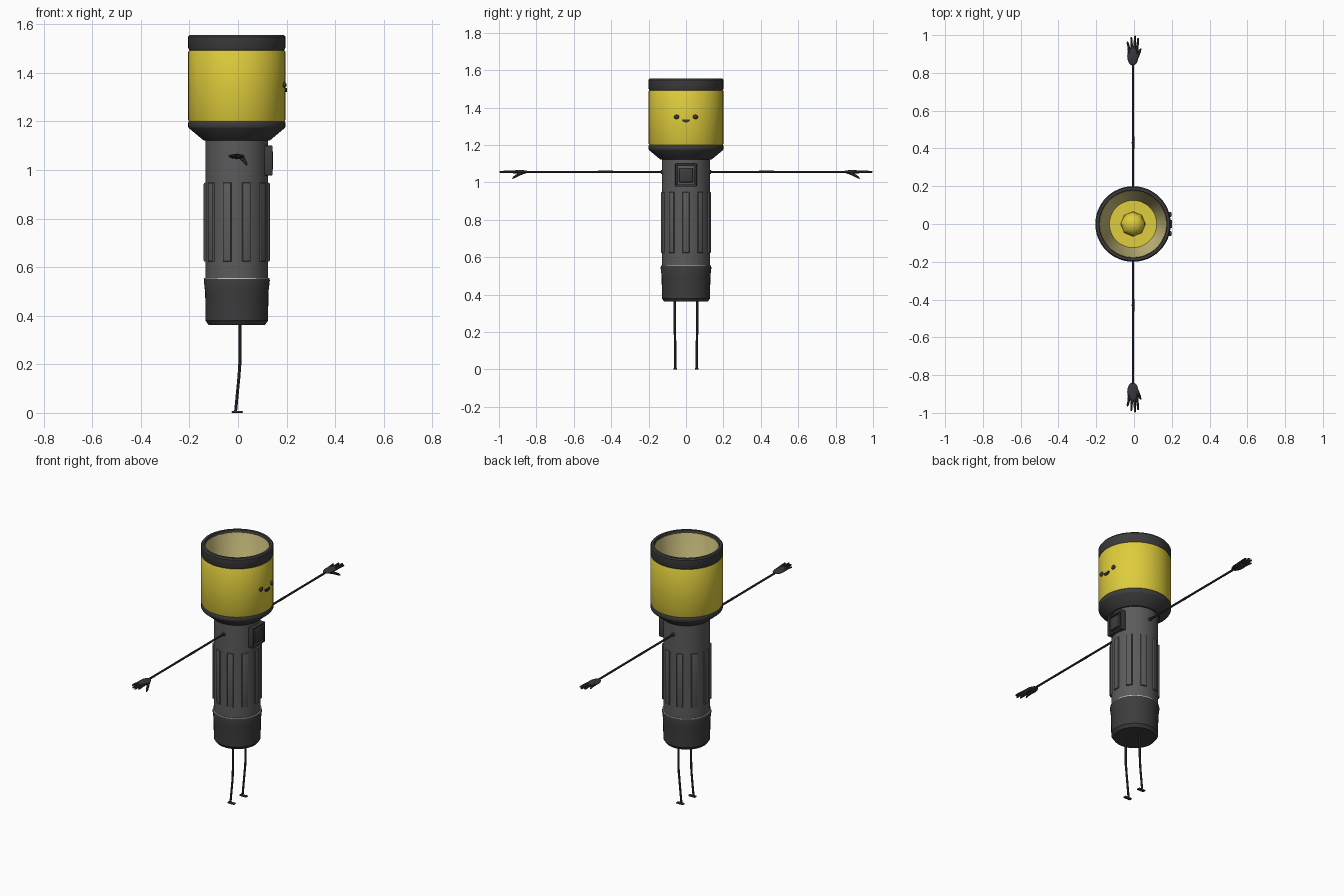
import bpy, bmesh, math
from mathutils import Vector, Matrix

if "Cube" in bpy.data.objects:
    bpy.data.objects.remove(bpy.data.objects["Cube"])

CX = -0.005  # axis of the torch body


def mat(name, r, g, b):
    m = bpy.data.materials.new(name)
    m.diffuse_color = (r, g, b, 1)
    m.use_nodes = True
    m.node_tree.nodes["Principled BSDF"].inputs["Base Color"].default_value = m.diffuse_color
    return m


YELLOW = mat("yellow", 0.74, 0.61, 0.045)
PALE = mat("pale_reflector", 0.66, 0.58, 0.23)
GREY = mat("body_grey", 0.105, 0.105, 0.105)
DARK = mat("dark_grey", 0.046, 0.046, 0.048)
BLACK = mat("limb_charcoal", 0.038, 0.038, 0.042)
LIGHT = mat("light_trim", 0.6, 0.6, 0.6)


def finish(name, bm, *mats):
    bmesh.ops.recalc_face_normals(bm, faces=bm.faces)
    me = bpy.data.meshes.new(name)
    bm.to_mesh(me)
    bm.free()
    ob = bpy.data.objects.new(name, me)
    bpy.context.collection.objects.link(ob)
    for m in mats:
        me.materials.append(m)
    return ob


def lathe(name, profile, *mats, n=48, closed=False):
    """Spin (radius, z) points round the body axis."""
    bm = bmesh.new()
    rings = []
    for i in range(n):
        a = 2 * math.pi * i / n
        rings.append([bm.verts.new((CX + r * math.cos(a), r * math.sin(a), z)) for r, z in profile])
    count = len(profile) if closed else len(profile) - 1
    for i in range(n):
        p, q = rings[i], rings[(i + 1) % n]
        for j in range(count):
            k = (j + 1) % len(profile)
            bm.faces.new((p[j], q[j], q[k], p[k]))
    bmesh.ops.remove_doubles(bm, verts=bm.verts, dist=1e-5)
    return finish(name, bm, *mats)


def box(name, lo, hi, m, bevel=0.004):
    bm = bmesh.new()
    lo, hi = Vector(lo), Vector(hi)
    bmesh.ops.create_cube(bm, size=1, matrix=Matrix.Translation((lo + hi) / 2) @ Matrix.Diagonal((*(hi - lo), 1)))
    bmesh.ops.bevel(bm, geom=bm.edges[:], offset=bevel, segments=2, affect='EDGES', profile=0.5)
    return finish(name, bm, m)


def ball(name, c, size, m, u=16, v=10):
    bm = bmesh.new()
    bmesh.ops.create_uvsphere(bm, u_segments=u, v_segments=v, radius=1,
                              matrix=Matrix.Translation(c) @ Matrix.Diagonal((*size, 1)))
    return finish(name, bm, m)


def tube(name, pts, m, sides=2):
    """Round rod through (x, y, z, radius) points."""
    cu = bpy.data.curves.new(name, 'CURVE')
    cu.dimensions = '3D'
    cu.bevel_depth = 1
    cu.bevel_resolution = sides
    cu.use_fill_caps = True
    sp = cu.splines.new('POLY')
    sp.points.add(len(pts) - 1)
    for p, (x, y, z, r) in zip(sp.points, pts):
        p.co = (x, y, z, 1)
        p.radius = r
    cu.materials.append(m)
    ob = bpy.data.objects.new(name, cu)
    bpy.context.collection.objects.link(ob)
    return ob


# Torch body, bottom to top
lathe("end_cap", [(0, 0.362), (0.116, 0.362), (0.129, 0.38), (0.13, 0.495), (0.136, 0.545),
                  (0.134, 0.552), (0, 0.552)], DARK)
lathe("trim_ring", [(0.12, 0.55), (0.134, 0.55), (0.134, 0.556), (0.12, 0.556)], LIGHT, closed=True)
lathe("handle", [(0, 0.552), (0.129, 0.552), (0.129, 1.13), (0, 1.13)], GREY)
lathe("neck", [(0, 1.12), (0.137, 1.122), (0.197, 1.172), (0.2, 1.178), (0.2, 1.195),
               (0.197, 1.2), (0, 1.2)], DARK)
lathe("head", [(0.184, 1.2), (0.197, 1.2), (0.2, 1.206), (0.2, 1.486), (0.197, 1.492),
               (0.184, 1.492)], YELLOW, closed=True)
lathe("rim", [(0.178, 1.492), (0.195, 1.492), (0.2, 1.502), (0.2, 1.548), (0.194, 1.556),
              (0.18, 1.556), (0.178, 1.552)], DARK, closed=True)

# Reflector bowl, with a yellow floor
bowl = lathe("reflector", [(0, 1.24), (0.125, 1.24), (0.156, 1.38), (0.177, 1.54), (0.183, 1.54),
                           (0.183, 1.205), (0, 1.205)], PALE, YELLOW)
for f in bowl.data.polygons:
    f.material_index = 1 if f.center.z < 1.245 else 0
ball("bulb", (CX, 0, 1.25), (0.066, 0.066, 0.06), YELLOW, 8, 8).rotation_euler = (0, 0, 0)

# Ten grip ribs around the handle
for i in range(10):
    bm = bmesh.new()
    bmesh.ops.create_cube(bm, size=1, matrix=Matrix.Translation((0.127, 0, 0.785)) @
                          Matrix.Diagonal((0.02, 0.036, 0.325, 1)))
    outer = [e for e in bm.edges if all(v.co.x > 0.13 for v in e.verts)]
    bmesh.ops.bevel(bm, geom=outer, offset=0.007, segments=2, affect='EDGES', profile=0.5)
    bmesh.ops.transform(bm, verts=bm.verts, matrix=Matrix.Translation((CX, 0, 0)) @
                        Matrix.Rotation(math.radians(36 * i), 4, 'Z'))
    finish(f"grip_rib_{i}", bm, GREY)

# Switch: four frame bars, a recessed plate and a button
X0, X1 = 0.105, 0.142
for s in (-1, 1):
    a, b = sorted((s * 0.046, s * 0.058))
    box("switch_frame_side", (X0, a, 0.978), (X1, b, 1.1), DARK, 0.003)
box("switch_frame_top", (X0, -0.05, 1.088), (X1, 0.05, 1.1), DARK, 0.003)
box("switch_frame_bottom", (X0, -0.05, 0.978), (X1, 0.05, 0.99), DARK, 0.003)
box("switch_plate", (X0, -0.048, 0.985), (0.13, 0.048, 1.095), GREY, 0.002)
box("switch_button", (X0, -0.037, 1.0), (0.145, 0.037, 1.078), DARK, 0.005)

# Face
for s in (-1, 1):
    ball("eye", (0.19, s * 0.05, 1.35), (0.01, 0.014, 0.012), BLACK)
bm = bmesh.new()
arc = [(0.022 * math.cos(t), 1.337 + 0.017 * math.sin(t))
       for t in (math.pi + math.pi * k / 12 for k in range(13))]
face = bm.faces.new([bm.verts.new((0.192, y, z)) for y, z in arc])
ext = bmesh.ops.extrude_face_region(bm, geom=[face])
bmesh.ops.translate(bm, verts=[g for g in ext['geom'] if isinstance(g, bmesh.types.BMVert)], vec=(0.009, 0, 0))
finish("mouth", bm, BLACK)

# Arms, hands, legs and feet, mirrored in y
AZ = 1.056
rods = []
for s in (-1, 1):
    rods.append(tube("arm", [(CX, s * 0.12, AZ, 0.006), (CX, s * 0.38, AZ, 0.006), (CX, s * 0.43, AZ, 0.007),
                             (CX, s * 0.48, AZ, 0.006), (CX, s * 0.86, AZ, 0.006)], BLACK))
    ball("shoulder", (CX, s * 0.129, AZ), (0.011, 0.008, 0.011), BLACK)
    ball("palm", (-0.006, s * 0.89, AZ), (0.03, 0.052, 0.01), BLACK)
    for x0, x1, tip in ((-0.025, -0.034, 0.965), (-0.011, -0.014, 0.99), (0.003, 0.005, 0.998), (0.015, 0.022, 0.985)):
        rods.append(tube("finger", [(x0, s * 0.9, AZ, 0.007), ((x0 + x1) / 2, s * 0.945, AZ + 0.001, 0.0065),
                                    (x1, s * (tip - 0.006), AZ, 0.0055), (x1, s * tip, AZ - 0.001, 0.003)], BLACK))
    rods.append(tube("thumb", [(0.004, s * 0.86, AZ - 0.002, 0.006), (0.02, s * 0.89, 1.045, 0.0085),
                               (0.032, s * 0.918, 1.028, 0.0065), (0.036, s * 0.928, 1.021, 0.003)], BLACK))
    rods.append(tube("leg", [(0.008, s * 0.06, 0.37, 0.0065), (0.008, s * 0.06, 0.21, 0.0065),
                             (0.004, s * 0.058, 0.15, 0.006), (-0.01, s * 0.058, 0.005, 0.006)], BLACK))
    box("foot", (-0.026, s * 0.058 - 0.01, 0), (0.02, s * 0.058 + 0.01, 0.008), BLACK, 0.003)

# Turn rods into meshes, then smooth everything but the sharp edges
bpy.ops.object.select_all(action='DESELECT')
for o in rods:
    o.select_set(True)
bpy.context.view_layer.objects.active = rods[0]
bpy.ops.object.convert(target='MESH')
bpy.ops.object.select_all(action='SELECT')
bpy.ops.object.shade_smooth_by_angle(angle=math.radians(35))
